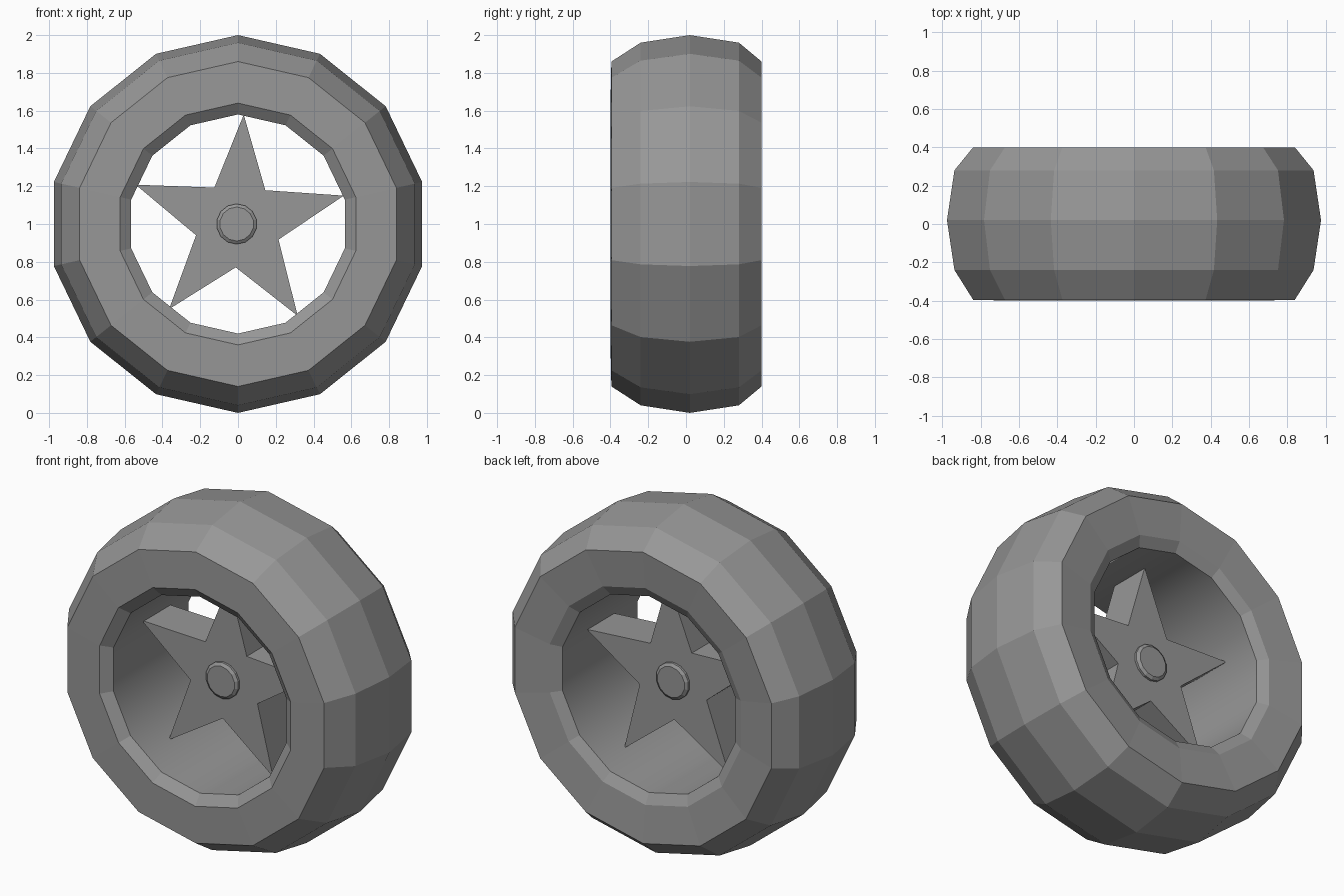
import bpy
import bmesh
from math import sin, cos, pi, radians, hypot

default = bpy.data.objects.get("Cube")
if default:
    bpy.data.objects.remove(default, do_unlink=True)

AXLE = 1.0   # height of the wheel centre
SIDES = 14

grey = bpy.data.materials.new("mid_grey")
grey.use_nodes = True
colour = (0.31, 0.31, 0.31, 1)
grey.diffuse_color = colour
grey.node_tree.nodes["Principled BSDF"].inputs["Base Color"].default_value = colour


def finish(name, bm):
    """Turn a bmesh into a named grey object centred on the axle."""
    bmesh.ops.recalc_face_normals(bm, faces=bm.faces)
    mesh = bpy.data.meshes.new(name)
    bm.to_mesh(mesh)
    bm.free()
    mesh.materials.append(grey)
    obj = bpy.data.objects.new(name, mesh)
    obj.location.z = AXLE
    bpy.context.collection.objects.link(obj)
    return obj


def lathe(profile, closed):
    """Spin (radius, y) points round the y axis; cap both ends if not closed."""
    bm = bmesh.new()
    rings = []
    for r, y in profile:
        angles = [2 * pi * i / SIDES for i in range(SIDES)]
        rings.append([bm.verts.new((r * sin(a), y, r * cos(a))) for a in angles])
    following = rings[1:] + rings[:1] if closed else rings[1:]
    for a, b in zip(rings, following):
        for i in range(SIDES):
            j = (i + 1) % SIDES
            bm.faces.new((a[i], a[j], b[j], b[i]))
    if not closed:
        bm.faces.new(rings[0])
        bm.faces.new(rings[-1])
    return bm


# Tyre: flat faceted tread and sidewalls, smooth inner barrel
tyre = lathe([(0.58, -0.355), (0.64, -0.4), (0.86, -0.395), (0.96, -0.24),
              (1.0, 0.02), (0.96, 0.28), (0.86, 0.4), (0.64, 0.38),
              (0.58, 0.345)], closed=True)
for face in tyre.faces:
    centre = face.calc_center_median()
    face.smooth = hypot(centre.x, centre.z) < 0.57
finish("tyre", tyre)

# Star spokes: five-pointed slab across the middle of the barrel
star = bmesh.new()
outline = []
for i in range(10):
    r = 0.23 if i % 2 else 0.58
    a = radians(87 + 36 * i)
    outline.append(star.verts.new((r * cos(a), -0.125, r * sin(a))))
front = star.faces.new(outline)
extruded = bmesh.ops.extrude_face_region(star, geom=[front], use_keep_orig=True)
moved = [v for v in extruded["geom"] if isinstance(v, bmesh.types.BMVert)]
bmesh.ops.translate(star, verts=moved, vec=(0, 0.25, 0))
finish("star_spokes", star)

# Hub: bevelled cap standing slightly proud on both sides of the star
hub = finish("hub", lathe([(0.09, -0.15), (0.107, -0.138),
                           (0.107, 0.138), (0.09, 0.15)], closed=False))
hub.location.x = -0.007
